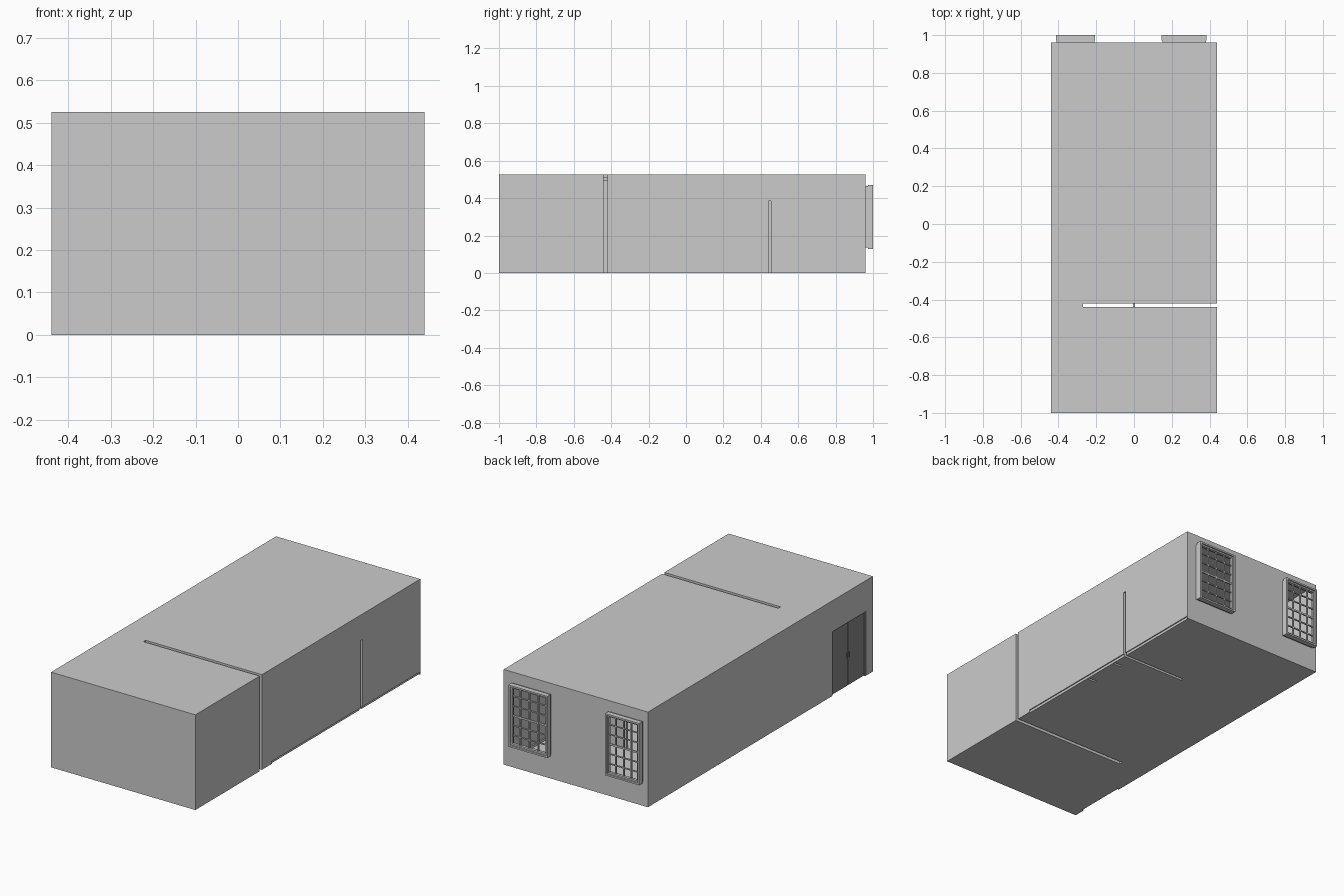
import bpy, bmesh

if "Cube" in bpy.data.objects:
    bpy.data.objects.remove(bpy.data.objects["Cube"])


def make_object(name, bm):
    mesh = bpy.data.meshes.new(name)
    bm.to_mesh(mesh)
    bm.free()
    ob = bpy.data.objects.new(name, mesh)
    bpy.context.collection.objects.link(ob)
    return ob


def add_box(bm, x0, x1, y0, y1, z0, z1):
    verts = bmesh.ops.create_cube(bm, size=1)["verts"]
    for v in verts:
        v.co = (x1 if v.co.x > 0 else x0,
                y1 if v.co.y > 0 else y0,
                z1 if v.co.z > 0 else z0)


def boxes(name, items):
    bm = bmesh.new()
    for b in items:
        add_box(bm, *b)
    return make_object(name, bm)


def ring(x0, x1, z0, z1, y0, y1, t):
    # four bars around a rectangle, inside its outline
    return [(x0, x0 + t, y0, y1, z0, z1), (x1 - t, x1, y0, y1, z0, z1),
            (x0 + t, x1 - t, y0, y1, z0, z0 + t),
            (x0 + t, x1 - t, y0, y1, z1 - t, z1)]


W, FRONT, BACK, H = 0.44, -1.0, 0.96, 0.525
windows = {"left": (-0.41, -0.21), "right": (0.15, 0.38)}
WZ0, WZ1 = 0.135, 0.465

# Room shell: floor plan with the full-height partition notch, extruded up
plan = [(-W, FRONT), (W, FRONT), (W, -0.44), (-0.27, -0.44),
        (-0.27, -0.42), (W, -0.42), (W, BACK), (-W, BACK)]
bm = bmesh.new()
base = bm.faces.new([bm.verts.new((x, y, 0)) for x, y in plan])
top = bmesh.ops.extrude_face_region(bm, geom=[base], use_keep_orig=True)
for v in top["geom"]:
    if isinstance(v, bmesh.types.BMVert):
        v.co.z = H
bmesh.ops.recalc_face_normals(bm, faces=bm.faces)
room = make_object("room_shell", bm)

# Notches: half-height partition, skirting, floor slots, door recess
notches = {
    "half_partition_cutter": (0.045, 0.5, 0.44, 0.455, -0.1, 0.385),
    "skirting_cutter": (0.434, 0.5, -0.33, 0.955, -0.1, 0.014),
    "slot_cutter_a": (0.38, 0.43, 0.135, 0.147, -0.1, 0.02),
    "slot_cutter_b": (0.38, 0.43, 0.345, 0.357, -0.1, 0.02),
    "door_cutter": (-0.5, -0.428, -0.94, -0.643, -0.1, 0.357),
}
for name, b in notches.items():
    cutter = boxes(name, [b])
    mod = room.modifiers.new(name, "BOOLEAN")
    mod.operation, mod.solver, mod.object = "DIFFERENCE", "EXACT", cutter
    cutter.hide_render = True
    bpy.context.view_layer.update()
    deps = bpy.context.evaluated_depsgraph_get()
    new_mesh = bpy.data.meshes.new_from_object(room.evaluated_get(deps))
    room.modifiers.clear()
    room.data = new_mesh
    bpy.data.objects.remove(cutter)

# Open the back of the shell so that a wall with window holes fits there
bm = bmesh.new()
bm.from_mesh(room.data)
back = [f for f in bm.faces if all(abs(v.co.y - BACK) < 1e-4 for v in f.verts)]
bmesh.ops.delete(bm, geom=back, context="FACES")
bm.to_mesh(room.data)
bm.free()

# Back wall as a sheet with two holes
xs = [-W, *windows["left"], *windows["right"], W]
zs = [0, WZ0, WZ1, H]
bm = bmesh.new()
grid = [[bm.verts.new((x, BACK, z)) for z in zs] for x in xs]
for i in range(5):
    for j in range(3):
        if not (j == 1 and i in (1, 3)):
            bm.faces.new((grid[i][j], grid[i][j + 1],
                          grid[i + 1][j + 1], grid[i + 1][j]))
make_object("back_wall", bm)

# Windows: reveal, outer frame, sash and glazing bars (4 by 6 panes)
for side, (x0, x1) in windows.items():
    boxes(side + "_window_reveal", ring(x0, x1, WZ0, WZ1, BACK, 0.975, 0.003))
    boxes(side + "_window_frame",
          ring(x0 - 0.004, x1 + 0.004, WZ0 - 0.006, WZ1 + 0.005, 0.972, 1.0, 0.009))
    a, b, c, d = x0 + 0.004, x1 - 0.004, WZ0 + 0.003, WZ1 - 0.003
    bars = ring(a, b, c, d, 0.977, 0.992, 0.009)
    for i in range(1, 4):
        x = a + (b - a) * i / 4
        bars.append((x - 0.003, x + 0.003, 0.98, 0.989, c, d))
    for j in range(1, 6):
        z = c + (d - c) * j / 6
        t = 0.005 if j == 3 else 0.003
        bars.append((a, b, 0.981, 0.988, z - t, z + t))
    boxes(side + "_window_sash", bars)

# Double door with frame and handles in the left wall
dark = bpy.data.materials.new("dark_door")
dark.diffuse_color = (0.25, 0.25, 0.25, 1)
dark.use_nodes = True
dark.node_tree.nodes["Principled BSDF"].inputs["Base Color"].default_value = dark.diffuse_color
mid = -0.7915
door = [boxes("door_leaf_front", [(-0.433, -0.427, -0.934, mid - 0.001, 0.002, 0.351)]),
        boxes("door_leaf_back", [(-0.433, -0.427, mid + 0.001, -0.649, 0.002, 0.351)]),
        boxes("door_frame", [(-0.438, -0.422, -0.94, -0.934, 0, 0.357),
                             (-0.438, -0.422, -0.649, -0.643, 0, 0.357),
                             (-0.438, -0.422, -0.934, -0.649, 0.351, 0.357)]),
        boxes("door_handles", [(-0.438, -0.433, mid + s - 0.002, mid + s + 0.002, 0.155, 0.185)
                               for s in (-0.008, 0.008)])]
for ob in door:
    ob.data.materials.append(dark)

# Small bracket inside the partition gap
boxes("partition_bracket", [(-0.004, 0.004, -0.44, -0.42, 0.495, 0.51)])
